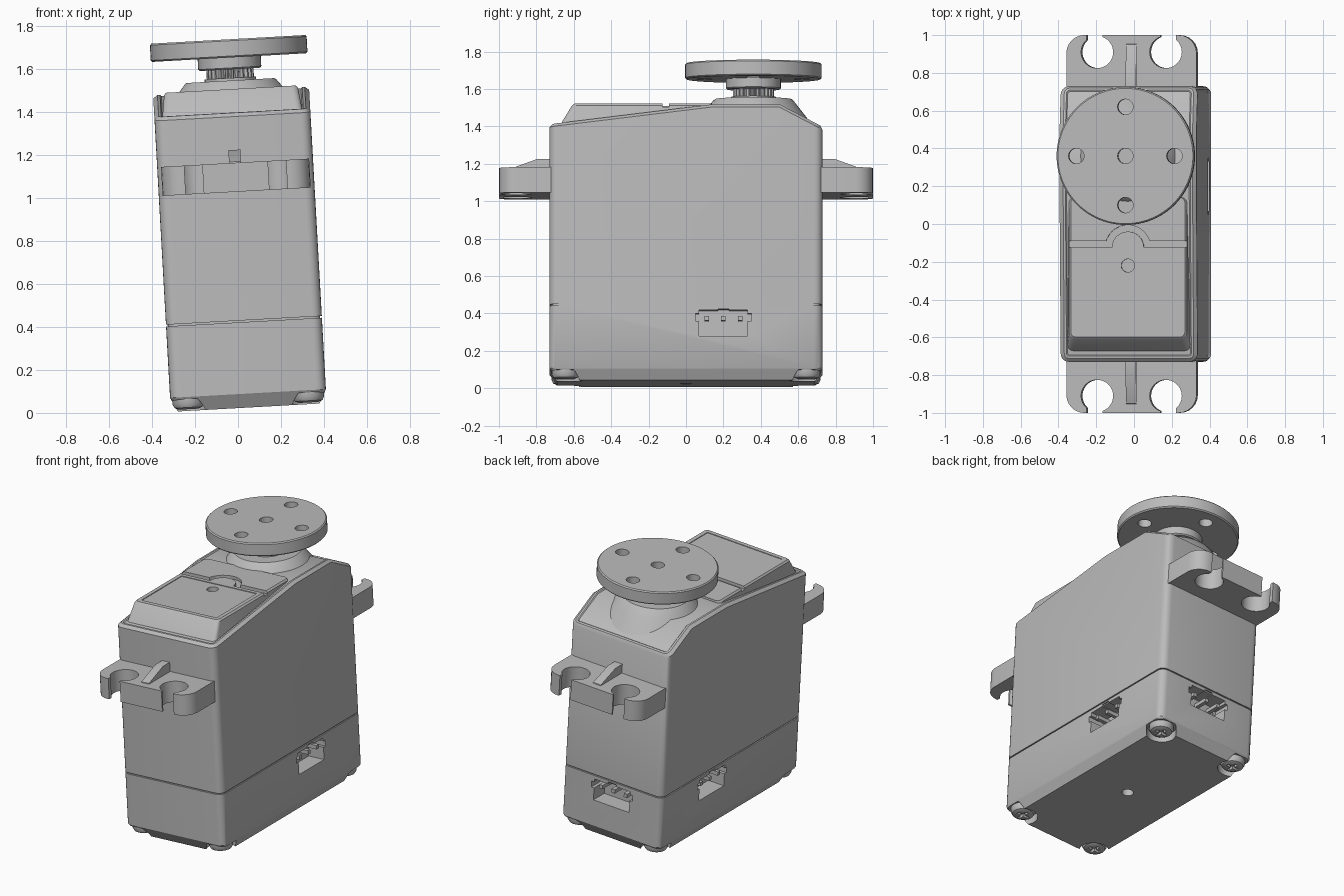
import bpy, bmesh
from math import sin, cos, pi, radians
from mathutils import Matrix, Vector

cube = bpy.data.objects.get("Cube")
if cube:
    bpy.data.objects.remove(cube)

grey = bpy.data.materials.new("light grey plastic")
grey.use_nodes = True
colour = (0.5, 0.5, 0.5, 1)
grey.diffuse_color = colour
grey.node_tree.nodes["Principled BSDF"].inputs["Base Color"].default_value = colour
parts = []


def finish(name, bm):
    bmesh.ops.recalc_face_normals(bm, faces=bm.faces)
    me = bpy.data.meshes.new(name)
    bm.to_mesh(me)
    bm.free()
    me.materials.append(grey)
    ob = bpy.data.objects.new(name, me)
    bpy.context.collection.objects.link(ob)
    parts.append(ob)
    return ob


def loft(name, rings):
    """Skin a stack of equal rings and cap both ends."""
    bm = bmesh.new()
    rows = [[bm.verts.new(p) for p in ring] for ring in rings]
    n = len(rows[0])
    for a, b in zip(rows, rows[1:]):
        for i in range(n):
            j = (i + 1) % n
            bm.faces.new((a[i], a[j], b[j], b[i]))
    bm.faces.new(rows[0])
    bm.faces.new(rows[-1])
    return finish(name, bm)


def circle(r, z, x=0, y=0, n=48):
    return [(x + r * cos(2 * pi * i / n), y + r * sin(2 * pi * i / n), z) for i in range(n)]


def rrect(hx, y0, y1, r, z):
    pts = []
    for k, (cx, cy) in enumerate(((hx - r, y1 - r), (r - hx, y1 - r), (r - hx, y0 + r), (hx - r, y0 + r))):
        for i in range(6):
            a = (k + i / 5) * pi / 2
            pts.append((cx + r * cos(a), cy + r * sin(a), z))
    return pts


def prism(name, pts, z0, z1):
    return loft(name, [[(x, y, z) for x, y in pts] for z in (z0, z1)])


def box(name, x0, x1, y0, y1, z0, z1):
    return prism(name, [(x0, y0), (x1, y0), (x1, y1), (x0, y1)], z0, z1)


def rod(name, r, z0, z1, x=0, y=0, n=32):
    return loft(name, [circle(r, z0, x, y, n), circle(r, z1, x, y, n)])


def cut(ob, *cutters):
    """Subtract cutters, bake the result and delete them."""
    for c in cutters:
        mod = ob.modifiers.new("cut", "BOOLEAN")
        mod.operation, mod.solver, mod.object = "DIFFERENCE", "EXACT", c
    bpy.context.view_layer.update()
    deps = bpy.context.evaluated_depsgraph_get()
    me = bpy.data.meshes.new_from_object(ob.evaluated_get(deps))
    ob.modifiers.clear()
    ob.data = me
    for c in cutters:
        parts.remove(c)
        bpy.data.objects.remove(c)


# Main case: side profile extruded across, rounded corners, lipped top
HX, HY, SHAFT_Y = 0.363, 0.73, 0.36
bm = bmesh.new()
profile = [(-HY, 0.406), (-HY, 1.355), (0.13, 1.46), (0.5, 1.46), (HY, 1.34), (HY, 0.406)]
face = bm.faces.new([bm.verts.new((-HX, y, z)) for y, z in profile])
ext = bmesh.ops.extrude_face_region(bm, geom=[face])
bmesh.ops.translate(bm, vec=(2 * HX, 0, 0), verts=[v for v in ext["geom"] if isinstance(v, bmesh.types.BMVert)])
bmesh.ops.recalc_face_normals(bm, faces=bm.faces)
upright = [e for e in bm.edges if abs((e.verts[0].co - e.verts[1].co).normalized().z) > 0.99]
bmesh.ops.bevel(bm, geom=upright, offset=0.045, segments=5, profile=0.5, affect="EDGES")
bm.normal_update()
top = [f for f in bm.faces if f.normal.z > 0.5]
for thick, depth in ((0.02, 0.015), (0.012, 0), (0.006, -0.006)):
    bmesh.ops.inset_region(bm, faces=top, thickness=thick, depth=depth, use_even_offset=True)
finish("main_case", bm)

# Bottom case and the core seen through the seam
bottom = loft("bottom_case", [rrect(0.33, -0.69, 0.69, 0.03, 0), rrect(HX, -HY, HY, 0.045, 0.065),
                              rrect(HX, -HY, HY, 0.045, 0.398)])
loft("seam_core", [rrect(0.355, -0.722, 0.722, 0.04, z) for z in (0.38, 0.42)])

# Corner screws in notches
cutters = [rod("hole_cutter", 0.035, -0.1, 0.06)]
for sx in (-1, 1):
    for sy in (-1, 1):
        x, y = sx * 0.28, sy * 0.645
        cutters.append(rod("notch_cutter", 0.09, -0.1, 0.055, x, y))
        screw = loft("screw", [circle(r, z, x, y, 32) for r, z in
                               ((0.045, 0.008), (0.064, 0.016), (0.073, 0.032), (0.073, 0.06))])
        cut(screw, box("slot_a", x - 0.04, x + 0.04, y - 0.009, y + 0.009, -0.1, 0.03),
            box("slot_b", x - 0.009, x + 0.009, y - 0.04, y + 0.04, -0.1, 0.03))

# Sockets on both sides and the back, built facing +x then turned or mirrored
sockets = (Matrix.Identity(4), Matrix.Scale(-1, 4, Vector((1, 0, 0))),
           Matrix.Translation((0.2, HY - HX, 0)) @ Matrix.Rotation(pi / 2, 4, "Z"))
for m in sockets:
    pocket = [box("pocket_cutter", 0.25, 0.4, 0.07, 0.33, 0.235, 0.375),
              box("shoulder_cutter", 0.251, 0.4, 0.05, 0.35, 0.315, 0.355),
              box("key_cutter", 0.252, 0.4, 0.17, 0.23, 0.3, 0.388)]
    pins = [box("socket_pin", 0.24, 0.35, y - 0.012, y + 0.012, 0.318, 0.343) for y in (0.11, 0.2, 0.29)]
    for ob in pocket + pins:
        ob.data.transform(m)
        if m.determinant() < 0:
            ob.data.flip_normals()
    cutters += pocket
cut(bottom, *cutters)

# Raised cover on top with dividing groove, panel and dimple
cover = loft("top_cover", [rrect(0.33, -0.69, 0.14, 0.03, 1.34), rrect(0.312, -0.61, 0.14, 0.03, 1.473),
                           rrect(0.302, -0.598, 0.14, 0.025, 1.483)])
GY = -0.125
arc = [i * pi / 16 for i in range(17)]
groove = [(0.4, GY), (0.4, -0.09), (0.115, -0.09)]
groove += [(0.12 * cos(a), GY + 0.12 * sin(a)) for a in arc[2:-2]]
groove += [(-0.115, -0.09), (-0.4, -0.09), (-0.4, GY)]
groove += [(0.085 * cos(a), GY + 0.085 * sin(a)) for a in reversed(arc)]
cut(cover, prism("groove_cutter", groove, 1.464, 1.6),
    box("panel_cutter", -0.275, 0.275, -0.57, -0.15, 1.479, 1.6),
    rod("dimple_cutter", 0.035, 1.45, 1.6, 0, -0.22))

# Flared boss, splined shaft, hub and horn disc
loft("shaft_boss", [circle(r, z, 0, SHAFT_Y, 64) for r, z in
                    ((0.345, 1.34), (0.285, 1.425), (0.25, 1.47), (0.215, 1.515), (0.205, 1.523))])
rod("shaft_collar", 0.12, 1.51, 1.535, 0, SHAFT_Y)
teeth = [(r * cos(a), SHAFT_Y + r * sin(a)) for i in range(100)
         for a, r in [(2 * pi * i / 100, 0.11 if i % 4 < 2 else 0.096)]]
prism("splined_shaft", teeth, 1.53, 1.6)
disc = loft("horn_disc", [circle(r, z, 0, SHAFT_Y, 96) for r, z in
                          ((0.358, 1.63), (0.365, 1.637), (0.365, 1.708), (0.358, 1.715))])
hub = loft("horn_hub", [circle(r, z, 0, SHAFT_Y) for r, z in ((0.14, 1.575), (0.147, 1.582), (0.147, 1.632))])
spots = [(0, 0), (0.26, 0), (-0.26, 0), (0, 0.26), (0, -0.26)]
cut(disc, *[rod("hole_cutter", 0.041, 1.5, 1.8, x, SHAFT_Y + y) for x, y in spots])

# Mounting ears with open screw slots and a gusset rib
for s, label in ((-1, "front"), (1, "back")):
    edge = [(0.345, 0.7), (-0.345, 0.7)]
    for side in (-1, 1):
        sweep = [radians(15 * i) for i in range(7)]
        corner = [(side * (0.25 + 0.095 * cos(a)), 0.905 + 0.095 * sin(a)) for a in sweep]
        edge += corner if side < 0 else corner[::-1]
    ear = prism(label + "_ear", [(x, s * y) for x, y in edge], 1.005, 1.14)
    slots = []
    for side in (-1, 1):
        x = side * 0.195
        slots.append(rod("slot_cutter", 0.085, 0.9, 1.3, side * 0.182, s * 0.91, 40))
        slots.append(box("mouth_cutter", x - 0.042, x + 0.042, *sorted((s * 0.93, s * 1.1)), 0.91, 1.29))
    cut(ear, *slots)
    rib = [(0.7, 1.12), (0.7, 1.2), (0.8, 1.2), (0.95, 1.145), (0.96, 1.12)]
    loft(label + "_rib", [[(x, s * y, z) for y, z in rib] for x in (-0.028, 0.028)])

# Lean the whole assembly slightly sideways
lean = Matrix.Translation((0.05, 0, 0.025)) @ Matrix.Rotation(radians(-3.2), 4, "Y")
bpy.ops.object.select_all(action="DESELECT")
for ob in parts:
    ob.data.transform(lean)
    ob.select_set(True)
bpy.context.view_layer.objects.active = parts[0]
bpy.ops.object.shade_smooth_by_angle(angle=radians(30))
